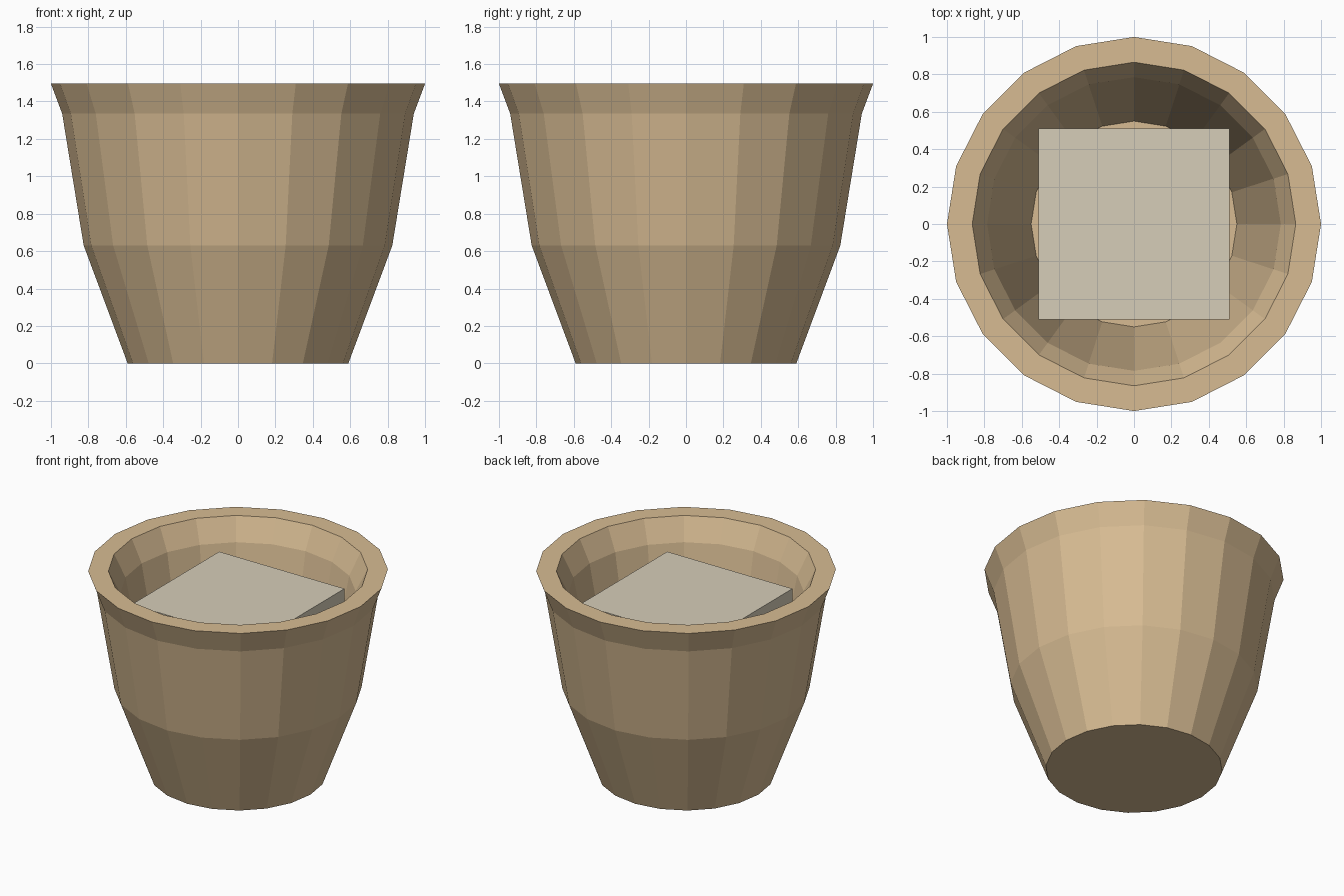
import bpy, bmesh, math

SIDES = 20

default = bpy.data.objects.get("Cube")
if default:
    bpy.data.objects.remove(default, do_unlink=True)


def make_material(name, rgb):
    mat = bpy.data.materials.new(name)
    mat.use_nodes = True
    color = (*rgb, 1)
    mat.diffuse_color = color
    bsdf = mat.node_tree.nodes["Principled BSDF"]
    bsdf.inputs["Base Color"].default_value = color
    bsdf.inputs["Roughness"].default_value = 0.9
    return mat


def make_object(name, bm, mat):
    bmesh.ops.recalc_face_normals(bm, faces=bm.faces)
    mesh = bpy.data.meshes.new(name)
    bm.to_mesh(mesh)
    bm.free()
    mesh.materials.append(mat)
    obj = bpy.data.objects.new(name, mesh)
    bpy.context.collection.objects.link(obj)
    return obj


def lathe(profile):
    """Faceted solid of revolution, capped at both ends of the profile."""
    bm = bmesh.new()
    rings = []
    for radius, z in profile:
        angles = [math.tau * i / SIDES for i in range(SIDES)]
        rings.append([bm.verts.new((radius * math.cos(a), radius * math.sin(a), z))
                      for a in angles])
    for low, high in zip(rings, rings[1:]):
        for i in range(SIDES):
            j = (i + 1) % SIDES
            bm.faces.new((low[i], low[j], high[j], high[i]))
    bm.faces.new(rings[0])
    bm.faces.new(rings[-1])
    return bm


clay = make_material("tan clay", (0.68, 0.50, 0.29))
stone = make_material("pale grey beige", (0.67, 0.61, 0.48))

# Pot: up the outside, across the rim, down the inside to the floor
pot_profile = [(0.59, 0), (0.825, 0.63), (0.94, 1.335), (1.0, 1.495),
               (0.865, 1.495), (0.785, 1.335), (0.55, 0.14)]
make_object("pot", lathe(pot_profile), clay)

# Square block resting inside the pot
bottom, top, width = 0.45, 1.30, 1.02
bm = bmesh.new()
bmesh.ops.create_cube(bm, size=1)
bmesh.ops.scale(bm, vec=(width, width, top - bottom), verts=bm.verts)
bmesh.ops.translate(bm, vec=(0, 0, (top + bottom) / 2), verts=bm.verts)
make_object("filling_block", bm, stone)
